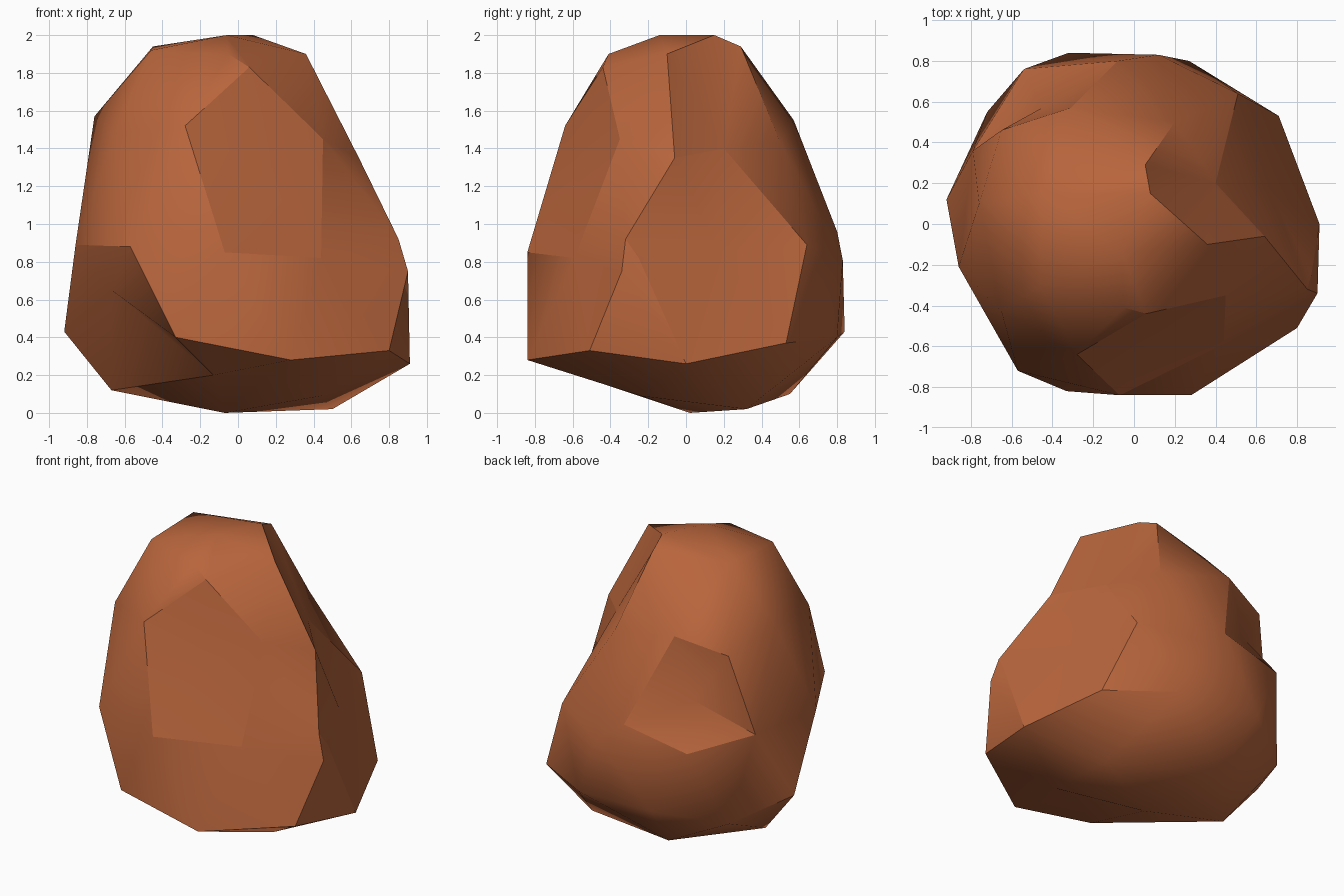
import bpy, bmesh, math
from mathutils import Vector

if "Cube" in bpy.data.objects:
    bpy.data.objects.remove(bpy.data.objects["Cube"])

# Rock corners, read level by level
crown = [(-.06, -.14, 2), (.08, .15, 2), (.36, -.1, 1.9), (-.45, .15, 1.94),
         (-.46, -.3, 1.92), (-.05, -.41, 1.9), (.055, .29, 1.94)]
shoulder = [(-.76, .10, 1.57), (-.65, -.43, 1.48), (.2, .5, 1.43)]
belly = [(.28, -.84, .28), (.80, -.51, .33), (.90, -.34, .75), (.85, -.32, .92),
         (-.72, .55, .34), (.27, .80, .40), (-.32, .84, .43), (.12, .83, .81)]
foot = [(-.67, .08, .12), (.5, .32, .02), (-.25, .55, .10), (-.07, .02, 0),
        (.44, -.24, .09), (-.13, -.58, .20)]

# Chipped facets: rim corners, each with a middle point (hub)
front_chip = [(-.28, -.64, 1.52), (-.07, -.84, .85), (.44, -.59, .82),
              (.45, -.35, 1.45), (.06, -.44, 1.83)]
right_chip = [(.64, -.06, 1.35), (.4, .2, 1.4), (.51, .64, .89), (.71, .53, .37),
              (.91, 0, .26), (.87, -.25, .82)]
back_chip = [(-.31, .57, 1.55), (-.65, .46, 1.46), (-.79, .36, .91),
             (-.54, .76, .86), (-.08, .80, .96)]
left_chip = [(-.33, -.82, .40), (-.57, -.72, .88), (-.86, -.21, .89), (-.92, .12, .43)]
centre = Vector((0, 0, .95))
hubs = [Vector((.15, -.38, .19))]
for chip, depth in ((front_chip, .01), (right_chip, .01), (back_chip, .03), (left_chip, 0)):
    mid = sum((Vector(p) for p in chip), Vector()) / len(chip)
    hubs.append(mid + (centre - mid).normalized() * depth)

# Connect corners by direction from the middle, so hollow chips stay hollow
bm = bmesh.new()
home = {}
rim = set()
for p in crown + shoulder + belly + foot + front_chip + right_chip + back_chip + left_chip + hubs:
    v = bm.verts.new((Vector(p) - centre).normalized())
    home[v] = Vector(p)
hub_verts = set(list(home)[-4:])
bmesh.ops.convex_hull(bm, input=bm.verts[:])
for v in bm.verts:
    v.co = home[v]
bmesh.ops.recalc_face_normals(bm, faces=bm.faces[:])

# Smooth body, crisp around each chip and on hard corners
for f in bm.faces:
    f.smooth = True
for e in bm.edges:
    in_chip = [bool(hub_verts & set(f.verts)) for f in e.link_faces]
    if in_chip[0] != in_chip[1] or e.calc_face_angle() > math.radians(40):
        e.smooth = False

mesh = bpy.data.meshes.new("rock")
bm.to_mesh(mesh)
bm.free()
rock = bpy.data.objects.new("rock", mesh)
bpy.context.collection.objects.link(rock)

# One flat clay colour
clay = bpy.data.materials.new("clay_brown")
clay.diffuse_color = (.48, .13, .045, 1)
clay.use_nodes = True
clay.node_tree.nodes["Principled BSDF"].inputs["Base Color"].default_value = clay.diffuse_color
mesh.materials.append(clay)
